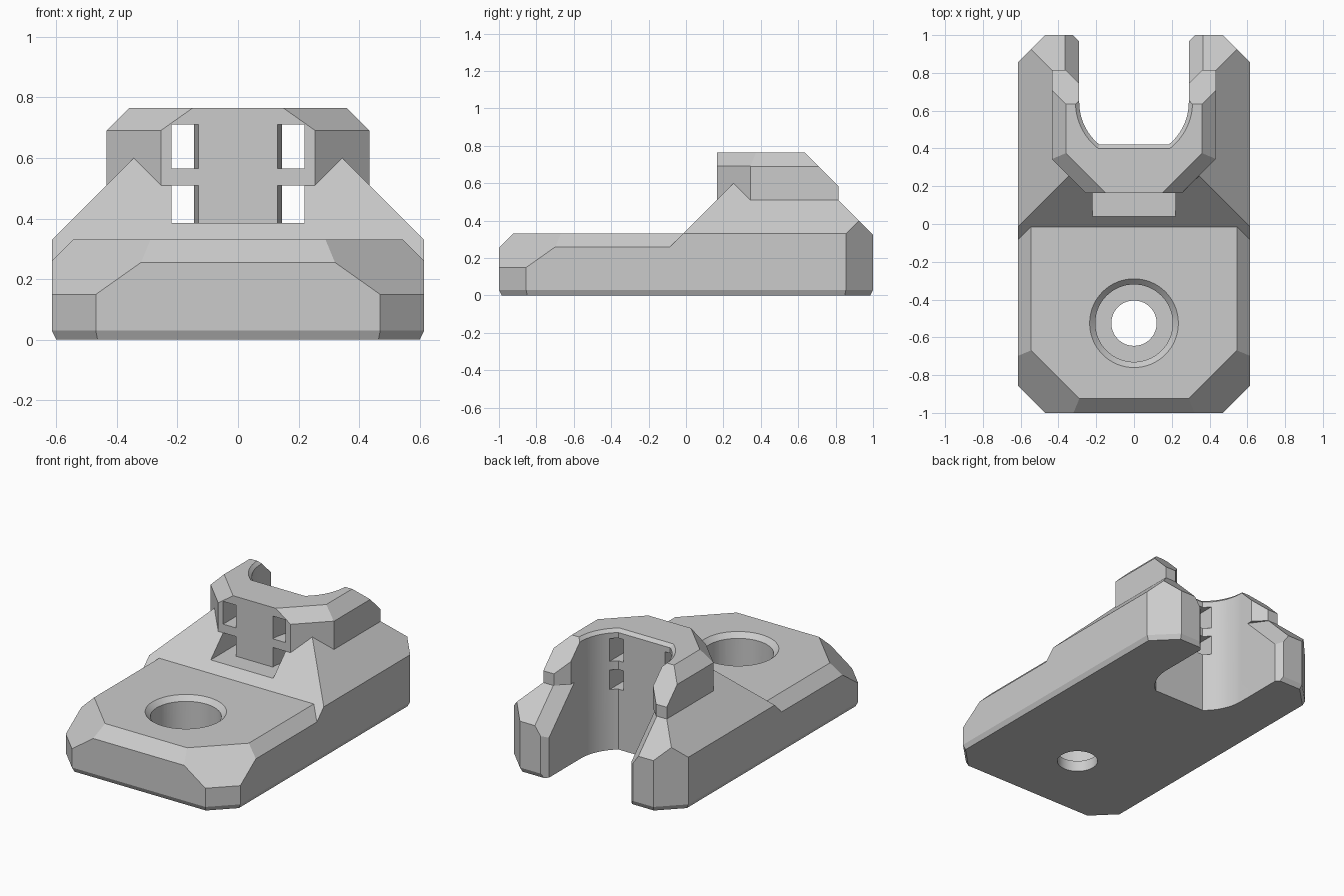
import bpy, bmesh, math
from mathutils import Vector, Matrix

cube = bpy.data.objects.get("Cube")
if cube:
    bpy.data.objects.remove(cube, do_unlink=True)

grey = bpy.data.materials.new("light grey plastic")
grey.use_nodes = True
colour = (0.6, 0.6, 0.6, 1)
grey.diffuse_color = colour
grey.node_tree.nodes["Principled BSDF"].inputs["Base Color"].default_value = colour


def finish(bm, name):
    bmesh.ops.recalc_face_normals(bm, faces=bm.faces)
    mesh = bpy.data.meshes.new(name)
    bm.to_mesh(mesh)
    bm.free()
    mesh.materials.append(grey)
    obj = bpy.data.objects.new(name, mesh)
    bpy.context.collection.objects.link(obj)
    return obj


def solid(name, low, high, planes=()):
    """Box trimmed by planes (normal, distance); each is mirrored across x."""
    low, high = Vector(low), Vector(high)
    bm = bmesh.new()
    bmesh.ops.create_cube(bm, size=1, matrix=Matrix.Translation((low + high) / 2)
                          @ Matrix.Diagonal((*(high - low), 1)))
    for (nx, ny, nz), d in planes:
        for sx in ((1, -1) if nx else (1,)):
            n = Vector((nx * sx, ny, nz))
            bmesh.ops.bisect_plane(bm, geom=bm.verts[:] + bm.edges[:] + bm.faces[:],
                                   dist=1e-5, plane_co=n * d / n.length_squared,
                                   plane_no=n, clear_outer=True)
            rim = [e for e in bm.edges if e.is_boundary]
            if rim:
                bmesh.ops.holes_fill(bm, edges=rim, sides=0)
    return finish(bm, name)


def prism(name, bottom, top, z0, z1):
    bm = bmesh.new()
    a = [bm.verts.new((x, y, z0)) for x, y in bottom]
    b = [bm.verts.new((x, y, z1)) for x, y in top]
    bm.faces.new(a)
    bm.faces.new(b)
    for i in range(len(a)):
        j = (i + 1) % len(a)
        bm.faces.new((a[i], a[j], b[j], b[i]))
    return finish(bm, name)


def cone(name, r0, r1, z0, z1):
    bm = bmesh.new()
    bmesh.ops.create_cone(bm, cap_ends=True, segments=64, radius1=r0, radius2=r1,
                          depth=z1 - z0,
                          matrix=Matrix.Translation((0, -0.525, (z0 + z1) / 2)))
    return finish(bm, name)


def combine(target, tool, operation):
    mod = target.modifiers.new(operation, 'BOOLEAN')
    mod.operation, mod.solver, mod.object = operation, 'EXACT', tool
    bpy.context.view_layer.update()
    deps = bpy.context.evaluated_depsgraph_get()
    mesh = bpy.data.meshes.new_from_object(target.evaluated_get(deps))
    target.modifiers.clear()
    target.data = mesh
    bpy.data.objects.remove(tool, do_unlink=True)


# Shared lower edge bevels and vertical corners
s = math.sqrt(2)
foot = [((1, 0, -0.5), 0.6), ((0, 1, -0.5), 0.985), ((0, -1, -0.5), 0.985),
        ((1, 1, 0), 1.47), ((1, -1, 0), 1.47),
        ((1, 1, -0.7), 1.449), ((1, -1, -0.7), 1.449)]

# Front mounting pad with chamfered rim
body = solid("mounting_bracket", (-0.615, -1, 0), (0.615, 0.3, 0.33),
             foot + [((1, 0, 1), 0.875), ((0, -1, 1), 1.255), ((1, -1, s), 1.681)])

# Sloped rear body with trimmed arm tips
wedge = solid("rear_body", (-0.615, -0.34, 0), (0.615, 1, 0.6),
              foot + [((1, 0, 1), 0.945), ((0, -1, 1), 0.345), ((0, 1, 1), 1.325)])
combine(wedge, solid("arm_top_cutter", (-0.5, 0.6, 0.1), (0.5, 1.1, 0.7),
                     [((s, -1, -1), -0.809)]), 'DIFFERENCE')
combine(wedge, solid("arm_tip_cutter", (-0.5, 0.6, -0.1), (0.5, 1.1, 0.7),
                     [((1, -1, 0), -0.675)]), 'DIFFERENCE')

# Raised collar above the rear body
collar = solid("collar", (-0.435, 0.165, 0.51), (0.435, 0.815, 0.765),
               [((1, -1, 0), 0.09), ((1, 0, 1), 1.125), ((0, 1, 1), 1.4),
                ((1, -1, s), 1.067)])
combine(collar, solid("collar_tip_cutter", (-0.5, 0.44, 0.4), (0.5, 1.1, 0.9),
                      [((1, -1, 0), -0.455)]), 'DIFFERENCE')
combine(body, wedge, 'UNION')
combine(body, collar, 'UNION')


# Rear slot: round sides, flat inner wall, eased top rim
def slot_outline(grow):
    r, flat = 0.29 + grow, 0.225 + grow
    end = math.asin(flat / r)
    arc = [(r * math.cos(end * i / 16), 0.645 - r * math.sin(end * i / 16))
           for i in range(17)]
    half = [(r, 1.2)] + arc
    return half + [(-x, y) for x, y in reversed(half)]


combine(body, prism("slot_cutter", slot_outline(0), slot_outline(0), -0.1, 1), 'DIFFERENCE')
combine(body, prism("rim_cutter", slot_outline(-0.01), slot_outline(0.04), 0.735, 0.785),
        'DIFFERENCE')

# Front pocket and the paired tie windows either side of the column
combine(body, solid("pocket_cutter", (-0.22, -0.1, 0.385), (0.22, 0.165, 0.71)), 'DIFFERENCE')
for side in (1, -1):
    outline = [(side * x, y) for x, y in ((0.13, 0.1), (0.13, 0.2), (0.145, 0.26),
                                          (0.145, 0.6), (0.22, 0.6), (0.22, 0.1))]
    for z0, z1 in ((0.385, 0.51), (0.565, 0.71)):
        combine(body, prism("window_cutter", outline, outline, z0, z1), 'DIFFERENCE')

# Screw hole, counterbore and countersunk lip
combine(body, cone("screw_cutter", 0.12, 0.12, -0.1, 0.2), 'DIFFERENCE')
combine(body, cone("bore_cutter", 0.205, 0.205, 0.07, 0.5), 'DIFFERENCE')
combine(body, cone("lip_cutter", 0.195, 0.265, 0.29, 0.36), 'DIFFERENCE')

bpy.ops.object.select_all(action='DESELECT')
body.select_set(True)
bpy.context.view_layer.objects.active = body
bpy.ops.object.shade_smooth_by_angle(angle=math.radians(20))
